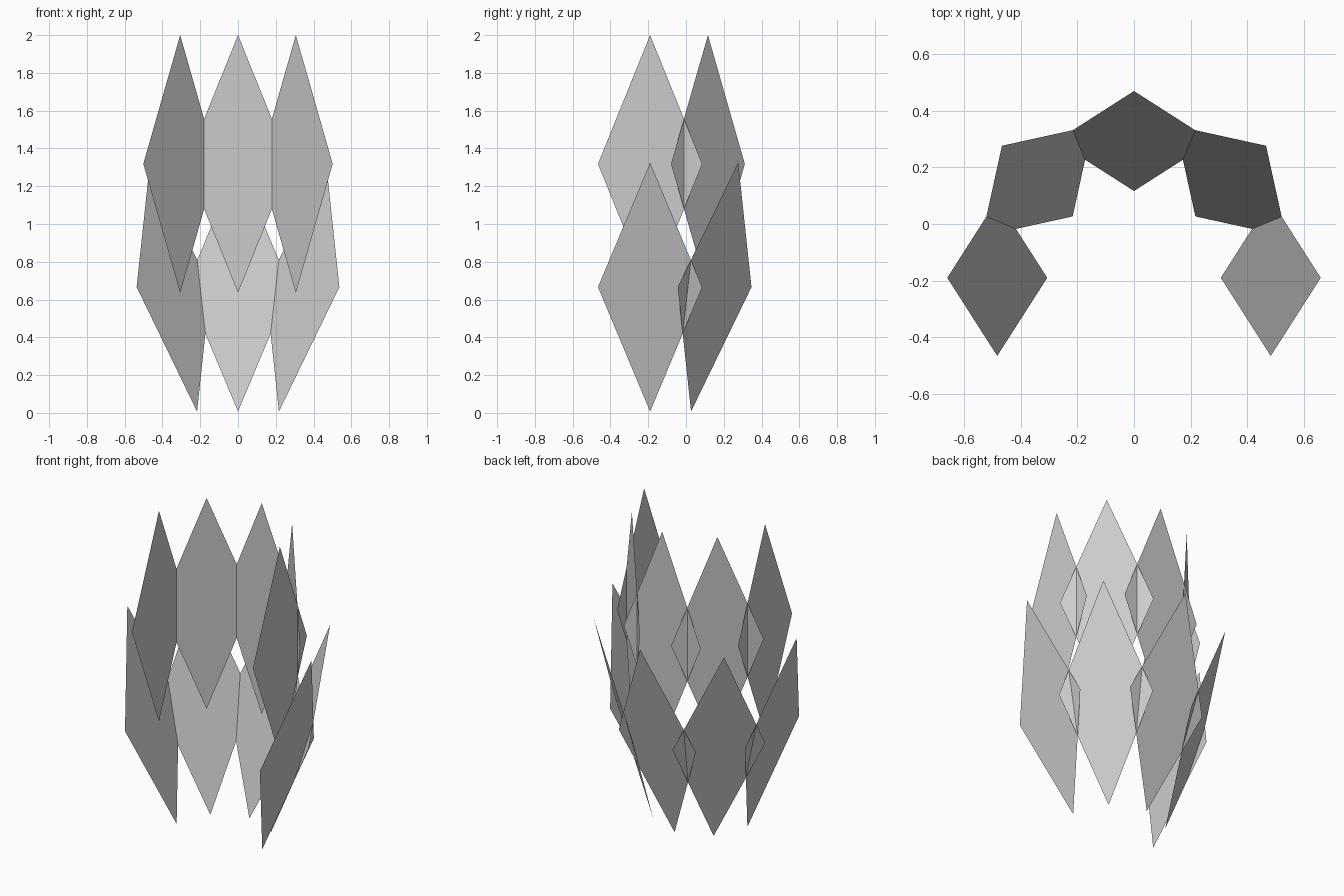
import bpy
from math import radians
from mathutils import Matrix, Vector

if "Cube" in bpy.data.objects:
    bpy.data.objects.remove(bpy.data.objects["Cube"])

HALF_W, HALF_H = 0.276, 0.682
ARC_CENTRE_Y = -0.19


def diamond_plate(name, angle, radius, z, tilt):
    """Flat diamond facing outward on an arc, its top leaning out by tilt."""
    mat = (Matrix.Translation((0, ARC_CENTRE_Y, z))
           @ Matrix.Rotation(radians(angle), 4, 'Z')
           @ Matrix.Translation((0, radius, 0))
           @ Matrix.Rotation(radians(-tilt), 4, 'X'))
    corners = [(0, 0, -HALF_H), (-HALF_W, 0, 0), (0, 0, HALF_H), (HALF_W, 0, 0)]
    mesh = bpy.data.meshes.new(name)
    mesh.from_pydata([mat @ Vector(c) for c in corners], [], [(0, 1, 2, 3)])
    mesh.update()
    bpy.context.collection.objects.link(bpy.data.objects.new(name, mesh))


# Two half rings of five plates: upright above, flared outward below
for i, angle in enumerate(range(-90, 91, 45), 1):
    diamond_plate(f"upper_plate_{i}", angle, 0.433, 1.318, 0)
    diamond_plate(f"lower_plate_{i}", angle, 0.483, 0.666, 15)
